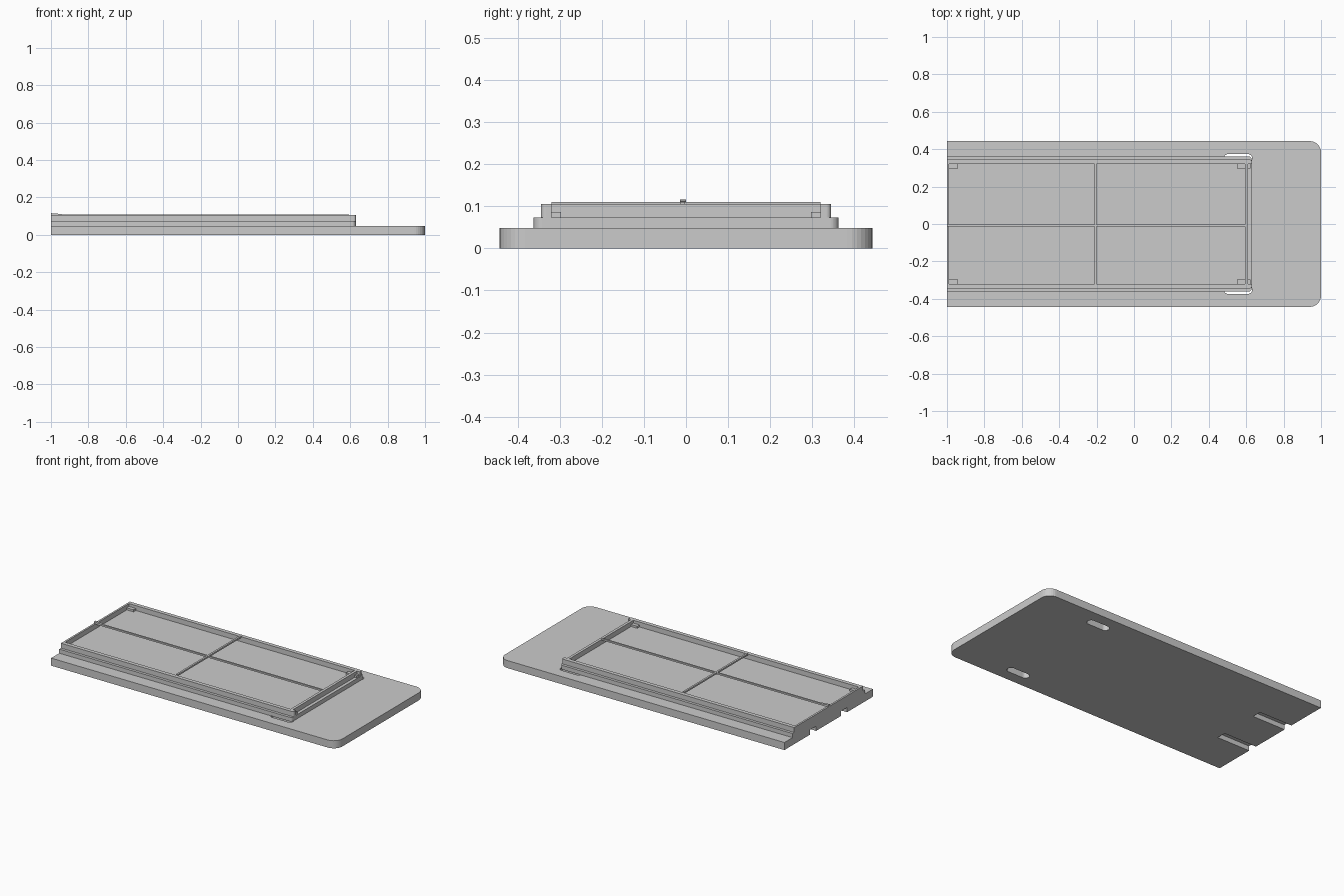
import bpy, bmesh

cube = bpy.data.objects.get("Cube")
if cube:
    bpy.data.objects.remove(cube)

grey = bpy.data.materials.new("light_grey")
grey.use_nodes = True
colour = (0.6, 0.6, 0.6, 1)
grey.diffuse_color = colour
grey.node_tree.nodes["Principled BSDF"].inputs["Base Color"].default_value = colour


def block(name, x, y, z, radius=0, rounded=None):
    """Box from three ranges; upright edges passing the rounded test get a radius."""
    bm = bmesh.new()
    bmesh.ops.create_cube(bm, size=1)
    for v in bm.verts:
        v.co = [r[0] if c < 0 else r[1] for c, r in zip(v.co, (x, y, z))]
    if radius:
        edges = [e for e in bm.edges
                 if abs(e.verts[0].co.z - e.verts[1].co.z) > 1e-5
                 and (rounded is None or rounded(e.verts[0].co))]
        bmesh.ops.bevel(bm, geom=edges, offset=radius, segments=8,
                        profile=0.5, affect='EDGES')
    mesh = bpy.data.meshes.new(name)
    bm.to_mesh(mesh)
    bm.free()
    mesh.materials.append(grey)
    ob = bpy.data.objects.new(name, mesh)
    bpy.context.collection.objects.link(ob)
    return ob


def cut(target, cutter):
    cutter.hide_render = True
    cutter.hide_set(True)
    cutter.display_type = 'WIRE'
    mod = target.modifiers.new(cutter.name, 'BOOLEAN')
    mod.operation = 'DIFFERENCE'
    mod.solver = 'EXACT'
    mod.object = cutter


def span(side, inner, outer):
    return tuple(sorted((side * inner, side * outer)))


def far_end(co):
    return co.x > 0

BASE, FLOOR, RIM = 0.048, 0.074, 0.105
SIDES = ((1, "left"), (-1, "right"))

# Base slab and the raised tier on it
base = block("base_slab", (-1, 1), (-0.443, 0.443), (0, BASE), 0.06, far_end)
block("raised_tier", (-1, 0.63), (-0.362, 0.362), (BASE, FLOOR), 0.02, far_end)

# Through slots and end notches in the slab
for s, side in SIDES:
    cut(base, block("slot_cutter_" + side, (0.48, 0.632), span(s, 0.325, 0.374),
                    (-0.02, 0.07), 0.0235))
    cut(base, block("notch_cutter_" + side, (-1.05, -0.77), span(s, 0.125, 0.185),
                    (-0.02, 0.03)))

# Rim walls around the open tray
for s, side in SIDES:
    block("side_wall_" + side, (-1, 0.63), span(s, 0.32, 0.345), (FLOOR, RIM),
          0.012, lambda co, s=s: co.x > 0 and abs(co.y) > 0.33)
block("near_end_wall", (-1, -0.988), (-0.32, 0.32), (FLOOR, RIM))
block("far_end_wall", (0.593, 0.61), (-0.32, 0.32), (FLOOR, RIM))

# Corner rests in the tray and in the end channel
for s, side in SIDES:
    for end, x in (("near", (-0.988, -0.94)), ("far", (0.55, 0.593)),
                   ("channel", (0.61, 0.624))):
        block(f"corner_rest_{end}_{side}", x, span(s, 0.297, 0.32), (FLOOR, 0.087))

# Thin cross bars spanning the rim, with a small end tab
block("long_bar", (-1, 0.593), (-0.013, -0.002), (0.1, 0.11))
block("cross_bar", (-0.212, -0.2), (-0.32, 0.32), (0.1, 0.11))
tab = block("bar_tab", (-1, -0.94), (-0.014, 0), (0.104, 0.116))
for v in tab.data.vertices:
    if v.co.x > -0.97 and v.co.z > 0.11:
        v.co.z = 0.111
